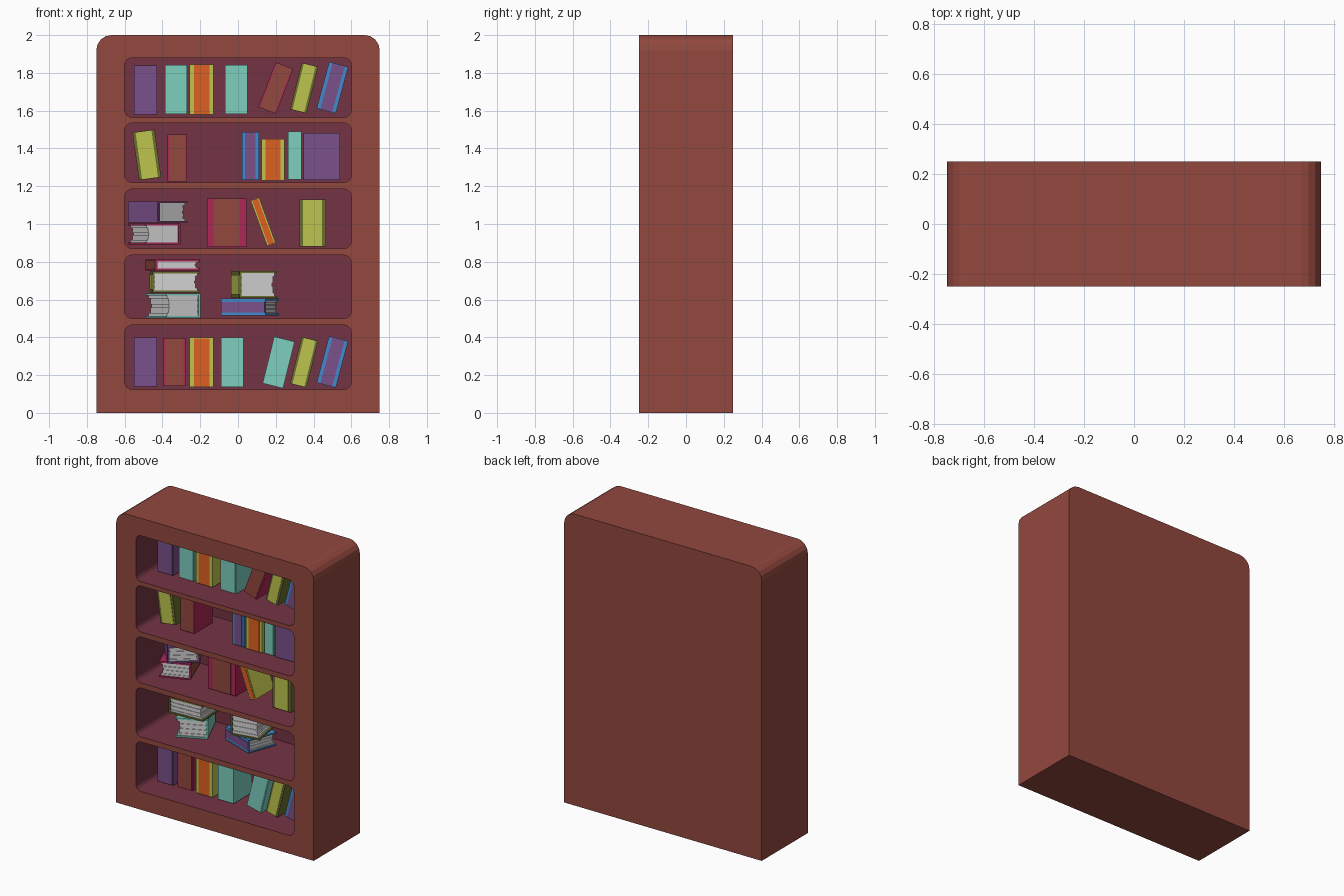
import bpy, bmesh, math
from mathutils import Matrix, Vector

if "Cube" in bpy.data.objects:
    bpy.data.objects.remove(bpy.data.objects["Cube"])


def material(name, r, g, b):
    m = bpy.data.materials.new(name)
    lin = [((c / 255 + 0.055) / 1.055) ** 2.4 for c in (r, g, b)]
    m.diffuse_color = (*lin, 1)
    m.use_nodes = True
    m.node_tree.nodes["Principled BSDF"].inputs["Base Color"].default_value = m.diffuse_color
    return m


MAT = {n: material(n, *c) for n, c in {
    "wood": (146, 72, 62), "maroon": (116, 52, 68), "purple": (122, 80, 138),
    "teal": (125, 207, 190), "orange": (222, 97, 33), "lime": (190, 197, 77),
    "crimson": (174, 39, 87), "blue": (66, 138, 204), "paper": (212, 212, 212),
    "olive": (108, 111, 47)}.items()}

# style: cover colour, spine panel colour, panel share of the spine width
STYLE = {"purple": ("purple", "purple", 0.9), "teal": ("teal", "teal", 0.9),
         "orange": ("lime", "orange", 0.66), "lime": ("olive", "lime", 0.72),
         "red": ("crimson", "wood", 0.84), "wide_red": ("crimson", "wood", 0.66),
         "blue": ("blue", "purple", 0.62)}


def finish(name, bm, mats):
    bmesh.ops.recalc_face_normals(bm, faces=bm.faces[:])
    me = bpy.data.meshes.new(name)
    bm.to_mesh(me)
    bm.free()
    for m in mats:
        me.materials.append(MAT[m])
    ob = bpy.data.objects.new(name, me)
    bpy.context.collection.objects.link(ob)
    return ob


def rounded(x, z0, z1, r_top, r_bottom, seg=4):
    """Rectangle outline in x-z with rounded corners."""
    pts = []
    for sx, z, sz, r, a0 in ((1, z1, 1, r_top, 0), (-1, z1, 1, r_top, 90),
                             (-1, z0, -1, r_bottom, 180), (1, z0, -1, r_bottom, 270)):
        n = seg if r else 0
        for i in range(n + 1):
            a = math.radians(a0 + 90 * i / max(n, 1))
            pts.append((sx * (x - r) + r * math.cos(a) if r else sx * x,
                        z - sz * r + r * math.sin(a) if r else z))
    return pts


# Bookcase: front plate with five openings, outer walls, niche walls and backs
def bookcase():
    bm = bmesh.new()
    front, back, niche_back = -0.25, 0.25, 0.2
    outlines = [(rounded(0.75, 0, 2, 0.08, 0), back, 0)]
    for z0, z1 in ((0.125, 0.465), (0.5, 0.835), (0.87, 1.185), (1.22, 1.535), (1.565, 1.88)):
        outlines.append((rounded(0.6, z0, z1, 0.04, 0.04), niche_back, 1))
    rim = []
    for pts, depth, mat in outlines:
        a = [bm.verts.new((x, front, z)) for x, z in pts]
        b = [bm.verts.new((x, depth, z)) for x, z in pts]
        n = len(a)
        bm.faces.new(b).material_index = mat
        for i in range(n):
            j = (i + 1) % n
            bm.faces.new((a[i], a[j], b[j], b[i])).material_index = mat
            rim.append(bm.edges.get((a[i], a[j])))
    bmesh.ops.triangle_fill(bm, use_beauty=True, edges=rim, normal=Vector((0, -1, 0)))
    bmesh.ops.dissolve_limit(bm, angle_limit=0.01, verts=bm.verts[:], edges=bm.edges[:],
                             delimit={'MATERIAL'})
    finish("bookcase", bm, ["wood", "maroon"])


def box(bm, lo, hi, mat):
    size = [h - l for l, h in zip(lo, hi)]
    mid = [(h + l) / 2 for l, h in zip(lo, hi)]
    res = bmesh.ops.create_cube(bm, size=1, matrix=Matrix.Translation(mid) @ Matrix.Diagonal((*size, 1)))
    for f in {f for v in res["verts"] for f in v.link_faces}:
        f.material_index = mat


# One book: thickness on x, spine toward -y, height on z
def book(name, style, t, h, w, matrix):
    cover, panel, share = STYLE[style]
    bm = bmesh.new()
    X, Y, Z, c = t / 2, w / 2, h / 2, 0.01
    box(bm, (-X, -Y, -Z), (X, -Y + c, Z), 0)
    for s in (-1, 1):
        x0, x1 = sorted((s * X, s * (X - c)))
        box(bm, (x0, -Y + c, -Z), (x1, Y, Z), 0)
    p = X * share
    box(bm, (-p, -Y - 0.003, -Z + 0.003), (p, -Y + 0.001, Z - 0.003), 1)
    # page layers: concave fore edge, slightly ragged ends
    n = 7
    step = (t - 2 * c) / n
    for i in range(n):
        x = -X + c + i * step
        u = (i - (n - 1) / 2) / (n / 2)
        fore = Y - 0.006 - 0.016 * (1 - u * u) - 0.003 * (i % 2)
        end = Z - 0.007 - 0.004 * (i % 2)
        box(bm, (x, -Y + c, -end), (x + step, fore, end), 2)
    finish(name, bm, [cover, panel, "paper"]).matrix_world = matrix


def standing(shelf, rows):
    """Rows: style, centre x, centre z, thickness, height, lean in degrees."""
    for i, (style, x, z, t, h, lean) in enumerate(rows):
        m = Matrix.Translation((x, 0.01, z)) @ Matrix.Rotation(math.radians(lean), 4, 'Y')
        book(f"{shelf}_standing_book_{i + 1}", style, t, h, 0.2, m)


def lying(shelf, rows):
    """Rows: style, centre x, centre y, bottom z, thickness, height, width, yaw."""
    for i, (style, x, y, z, t, h, w, yaw) in enumerate(rows):
        m = (Matrix.Translation((x, y, z + t / 2)) @ Matrix.Rotation(math.radians(yaw), 4, 'Z')
             @ Matrix.Rotation(math.pi / 2, 4, 'Y'))
        book(f"{shelf}_lying_book_{i + 1}", style, t, h, w, m)


bookcase()

# Top shelf
standing("top_shelf", [
    ("purple", -0.49, 1.71, 0.12, 0.26, 0), ("teal", -0.328, 1.712, 0.115, 0.26, 0),
    ("orange", -0.193, 1.712, 0.125, 0.265, 0), ("teal", -0.01, 1.712, 0.118, 0.26, 0),
    ("red", 0.2, 1.72, 0.1, 0.255, 21), ("lime", 0.35, 1.72, 0.09, 0.255, 14),
    ("blue", 0.5, 1.722, 0.105, 0.255, 15)])

# Fourth shelf
standing("fourth_shelf", [
    ("lime", -0.483, 1.366, 0.118, 0.255, -8), ("red", -0.322, 1.35, 0.105, 0.25, 0),
    ("blue", 0.065, 1.36, 0.09, 0.255, 0), ("orange", 0.185, 1.34, 0.12, 0.22, 0),
    ("teal", 0.3, 1.362, 0.07, 0.255, 0), ("purple", 0.443, 1.357, 0.195, 0.25, 0)])

# Middle shelf
standing("middle_shelf", [
    ("wide_red", -0.06, 1.007, 0.21, 0.255, 0), ("orange", 0.133, 1.012, 0.048, 0.255, -20),
    ("lime", 0.395, 1.005, 0.14, 0.25, 0)])
lying("middle_shelf", [
    ("red", -0.443, 0.0, 0.892, 0.11, 0.25, 0.2, 111),
    ("purple", -0.425, 0.0, 1.007, 0.113, 0.25, 0.2, -50)])

# Second shelf
lying("second_shelf", [
    ("teal", -0.343, 0.03, 0.502, 0.13, 0.255, 0.2, 114),
    ("lime", -0.335, 0.03, 0.638, 0.11, 0.255, 0.25, -87),
    ("red", -0.345, 0.03, 0.755, 0.056, 0.255, 0.24, -78),
    ("blue", 0.063, 0.05, 0.515, 0.09, 0.25, 0.21, -20),
    ("lime", 0.085, 0.05, 0.608, 0.142, 0.255, 0.2, -80)])

# Bottom shelf
standing("bottom_shelf", [
    ("purple", -0.49, 0.27, 0.12, 0.26, 0), ("red", -0.337, 0.27, 0.118, 0.255, 0),
    ("orange", -0.193, 0.268, 0.125, 0.26, 0), ("teal", -0.03, 0.268, 0.118, 0.26, 0),
    ("teal", 0.215, 0.267, 0.112, 0.255, 14), ("lime", 0.35, 0.268, 0.09, 0.255, 14),
    ("blue", 0.5, 0.27, 0.105, 0.255, 15)])
